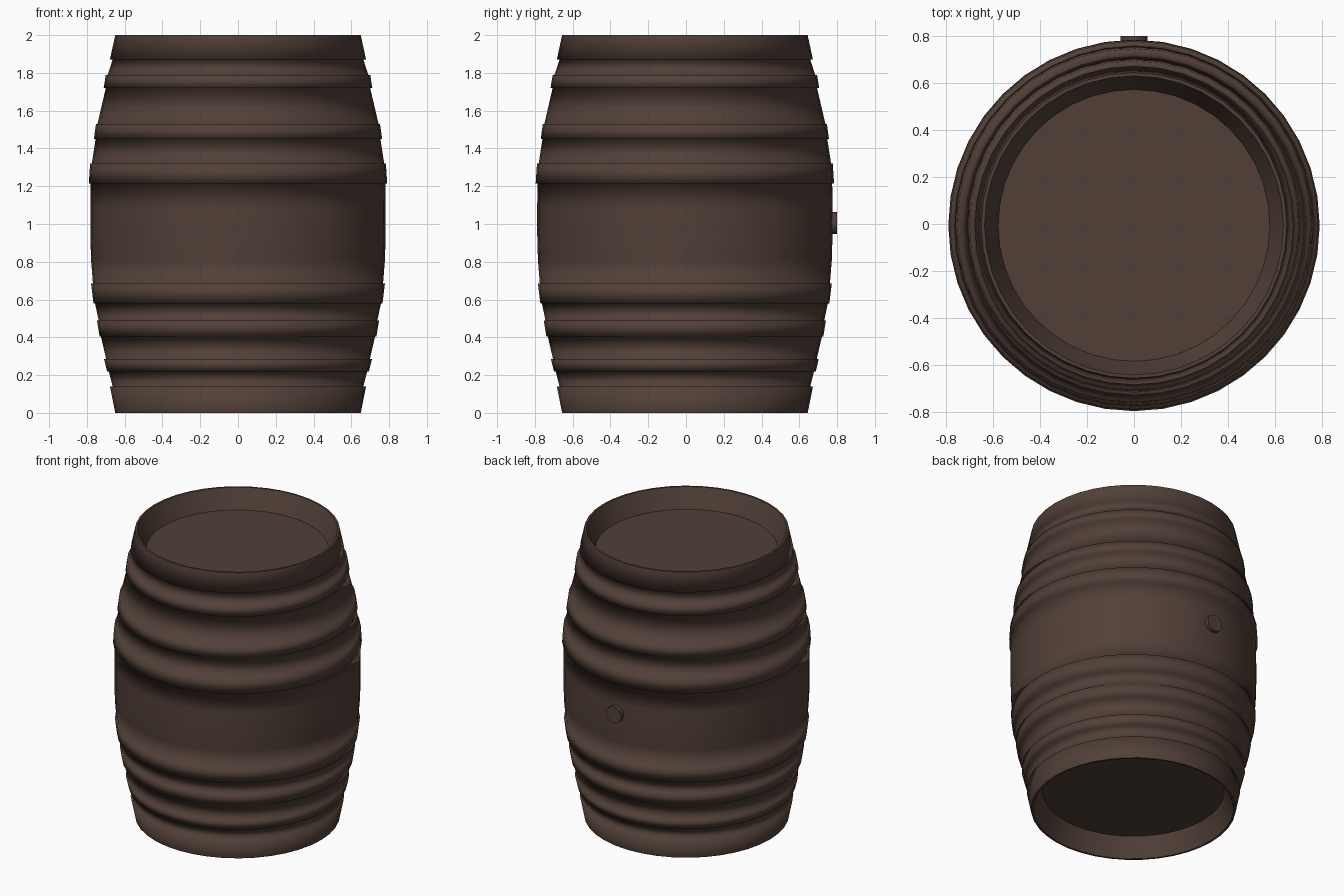
import bpy, bmesh, math
from mathutils import Matrix

if "Cube" in bpy.data.objects:
    bpy.data.objects.remove(bpy.data.objects["Cube"])

SIDES = 40
CY = -0.006  # the bung at the back shifts the barrel axis slightly forward

wood = bpy.data.materials.new("dark brown wood")
wood.diffuse_color = (0.083, 0.051, 0.039, 1)
wood.use_nodes = True
wood.node_tree.nodes["Principled BSDF"].inputs["Base Color"].default_value = wood.diffuse_color


def finish(name, bm, smooth=True):
    me = bpy.data.meshes.new(name)
    bm.to_mesh(me)
    bm.free()
    me.materials.append(wood)
    for p in me.polygons:
        p.use_smooth = smooth
    ob = bpy.data.objects.new(name, me)
    bpy.context.collection.objects.link(ob)
    return ob


def lathe(name, profile):
    """Revolve (radius, z) points, listed bottom to top along the outside."""
    bm = bmesh.new()
    rings = []
    for r, z in profile:
        rings.append([bm.verts.new((r * math.cos(2 * math.pi * i / SIDES),
                                    CY + r * math.sin(2 * math.pi * i / SIDES), z))
                      for i in range(SIDES)])
    for a, b in zip(rings, rings[1:]):
        for i in range(SIDES):
            j = (i + 1) % SIDES
            bm.faces.new((a[i], a[j], b[j], b[i]))
    return finish(name, bm)


# Staves with stepped hoops: each hoop is (z low, r low, z high, r high),
# with the stave radius just below and just above it
hoops = [
    (0.65, 0.0, 0.65, 0.14, 0.678, 0.664),
    (0.684, 0.22, 0.693, 0.285, 0.709, 0.698),
    (0.726, 0.405, 0.733, 0.49, 0.747, 0.738),
    (0.757, 0.58, 0.765, 0.685, 0.778, 0.768),
    (0.780, 1.215, 0.790, 1.32, 0.783, 0.774),
    (0.754, 1.45, 0.763, 1.53, 0.752, 0.744),
    (0.700, 1.72, 0.711, 1.79, 0.700, 0.690),
    (0.664, 1.87, 0.678, 2.0, 0.65, 0.65),
]
profile = []
for k, (below, z0, r0, z1, r1, above) in enumerate(hoops):
    if k > 0:
        profile.append((below, z0))
    profile += [(r0, z0), (r1, z1)]
    if k < len(hoops) - 1:
        profile.append((above, z1))
    if k == 3:  # plain belly between the two halves
        profile += [(0.778, 0.81), (0.782, 0.95), (0.782, 1.08)]
lathe("staves_and_hoops", profile)

# Rim edges, inner walls and recessed heads at both ends
lathe("top_rim", [(0.65, 2.0), (0.636, 2.0)])
lathe("top_inner_wall", [(0.636, 2.0), (0.578, 1.868)])
lathe("bottom_rim", [(0.636, 0.0), (0.65, 0.0)])
lathe("bottom_inner_wall", [(0.578, 0.132), (0.636, 0.0)])
for name, z, flip in (("top_head", 1.868, False), ("bottom_head", 0.132, True)):
    bm = bmesh.new()
    bmesh.ops.create_circle(bm, cap_ends=True, segments=SIDES, radius=0.578,
                            matrix=Matrix.Translation((0, CY, z)))
    bm.normal_update()
    for f in bm.faces:
        if (f.normal.z < 0) != flip:
            f.normal_flip()
    finish(name, bm, False)

# Bung plug in the belly at the back
bm = bmesh.new()
bmesh.ops.create_cone(bm, cap_ends=True, segments=16, radius1=0.058, radius2=0.058,
                      depth=0.06, matrix=Matrix.Translation((0, 0.77, 1.005))
                      @ Matrix.Rotation(math.pi / 2, 4, 'X'))
bung = finish("bung", bm)
bpy.context.view_layer.objects.active = bung
bung.select_set(True)
bpy.ops.object.shade_smooth_by_angle(angle=math.radians(40))
